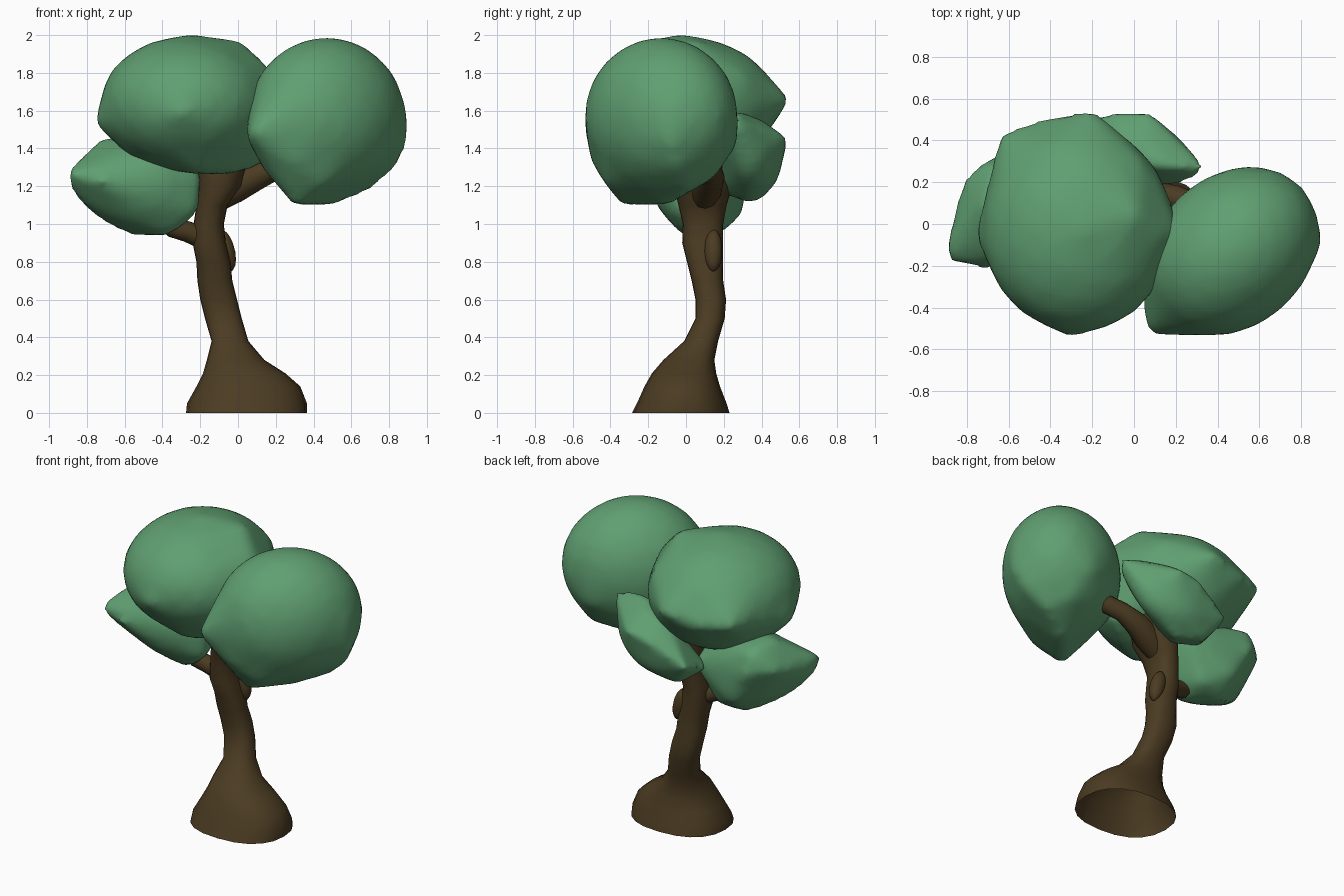
import bpy, bmesh, math
from mathutils import Vector, Matrix, Euler


def material(name, rgb):
    m = bpy.data.materials.new(name)
    m.diffuse_color = (*rgb, 1)
    return m


BARK = material("bark brown", (0.070, 0.044, 0.016))
LEAF = material("leaf green", (0.116, 0.347, 0.166))


def finish(bm, name, mat):
    bmesh.ops.recalc_face_normals(bm, faces=bm.faces)
    for f in bm.faces:
        f.smooth = True
    me = bpy.data.meshes.new(name)
    bm.to_mesh(me)
    bm.free()
    me.materials.append(mat)
    ob = bpy.data.objects.new(name, me)
    bpy.context.collection.objects.link(ob)
    return ob


def blob(name, mat, centre, radii, rot=(0, 0, 0), corners=(), voxel=0.035):
    """Ellipsoid stretched to a few corner points, then softened."""
    bm = bmesh.new()
    mtx = (Matrix.Translation(centre)
           @ Euler([math.radians(a) for a in rot]).to_matrix().to_4x4()
           @ Matrix.Diagonal((*radii, 1)))
    bmesh.ops.create_icosphere(bm, subdivisions=3, radius=1, matrix=mtx)
    for c in corners:
        bm.verts.new(c)
    res = bmesh.ops.convex_hull(bm, input=bm.verts[:])
    bad = {g for g in res["geom_interior"] + res["geom_unused"]
           if isinstance(g, bmesh.types.BMVert)}
    bmesh.ops.delete(bm, geom=list(bad), context='VERTS')
    ob = finish(bm, name, mat)
    rm = ob.modifiers.new("even", 'REMESH')
    rm.mode, rm.voxel_size, rm.use_smooth_shade = 'VOXEL', voxel, True
    sm = ob.modifiers.new("soften", 'SMOOTH')
    sm.factor, sm.iterations = 0.5, 5
    return ob


def loft(name, mat, rings):
    bm = bmesh.new()
    loops = [[bm.verts.new(p) for p in r] for r in rings]
    n = len(loops[0])
    for a, b in zip(loops, loops[1:]):
        for i in range(n):
            j = (i + 1) % n
            bm.faces.new((a[i], a[j], b[j], b[i]))
    return finish(bm, name, mat)


def tube(name, mat, path, n=12):
    """path: (x, y, z, radius) points."""
    pts = [Vector(p[:3]) for p in path]
    rings = []
    for i, p in enumerate(path):
        d = pts[min(i + 1, len(pts) - 1)] - pts[max(i - 1, 0)]
        q = d.to_track_quat('Z', 'Y')
        rings.append([pts[i] + q @ Vector((p[3] * math.cos(t), p[3] * math.sin(t), 0))
                      for t in (2 * math.pi * k / n for k in range(n))])
    return loft(name, mat, rings)


def rounded(v):
    """Slightly squared sine, for a fuller oval."""
    return math.copysign(abs(v) ** 0.85, v)


# Trunk: z, x min, x max, y min, y max of each oval section
SECTIONS = [
    (0.00, -0.275, 0.365, -0.285, 0.23), (0.05, -0.27, 0.365, -0.26, 0.215),
    (0.14, -0.22, 0.33, -0.22, 0.18), (0.21, -0.185, 0.25, -0.18, 0.16),
    (0.28, -0.165, 0.14, -0.12, 0.15), (0.38, -0.14, 0.055, -0.01, 0.17),
    (0.50, -0.175, 0.02, 0.05, 0.205), (0.60, -0.20, -0.005, 0.05, 0.212),
    (0.70, -0.215, -0.03, 0.03, 0.197), (0.80, -0.22, -0.04, 0.005, 0.195),
    (0.90, -0.24, -0.065, -0.02, 0.195), (1.00, -0.235, -0.075, -0.017, 0.197),
    (1.10, -0.22, -0.055, -0.04, 0.215), (1.20, -0.21, 0.02, -0.065, 0.245),
    (1.30, -0.22, 0.04, -0.07, 0.25), (1.40, -0.22, 0.0, -0.06, 0.24),
]
N = 20
RING = [(rounded(math.cos(2 * math.pi * k / N)), rounded(math.sin(2 * math.pi * k / N)))
        for k in range(N)]
loft("trunk", BARK, [
    [((x0 + x1) / 2 + (x1 - x0) / 2 * c, (y0 + y1) / 2 + (y1 - y0) / 2 * s, z)
     for c, s in RING]
    for z, x0, x1, y0, y1 in SECTIONS])

# Branches into the crowns
tube("right_branch", BARK, [(-0.14, 0.09, 1.12, 0.07), (-0.02, 0.11, 1.195, 0.085),
                            (0.09, 0.13, 1.25, 0.075), (0.20, 0.125, 1.295, 0.06),
                            (0.37, 0.06, 1.36, 0.055)])
tube("left_branch", BARK, [(-0.17, 0.08, 0.92, 0.06), (-0.27, 0.06, 0.96, 0.055),
                           (-0.34, 0.05, 0.98, 0.055), (-0.42, 0.05, 1.06, 0.045)])
blob("trunk_knot", BARK, (-0.065, 0.145, 0.86), (0.05, 0.05, 0.12), (0, -14, 0), voxel=0.015)

# Leaf crowns
blob("right_crown", LEAF, (0.47, -0.13, 1.57), (0.455, 0.365, 0.42), (0, 0, 42),
     [(0.04, -0.43, 1.46), (0.07, -0.53, 1.48), (0.25, -0.535, 1.52),
      (0.30, -0.33, 1.085), (0.48, -0.12, 1.085), (0.90, -0.08, 1.57),
      (0.90, -0.08, 1.43), (0.84, -0.05, 1.30), (0.70, 0.0, 1.18),
      (0.60, 0.15, 1.24), (0.55, 0.275, 1.42), (0.30, -0.50, 1.32),
      (0.45, -0.42, 1.20), (0.13, -0.35, 1.29)])
blob("top_crown", LEAF, (-0.27, -0.02, 1.635), (0.46, 0.50, 0.36), (0, 0, 0),
     [(-0.64, 0.44, 1.63), (-0.20, 0.55, 1.66), (-0.31, -0.545, 1.58),
      (-0.76, -0.05, 1.53), (-0.42, 0.51, 1.60), (0.22, -0.05, 1.76),
      (0.21, -0.08, 1.50), (0.14, -0.05, 1.86), (0.02, 0.05, 1.97),
      (0.03, 0.32, 1.78), (0.14, -0.05, 1.31), (-0.02, -0.15, 1.26),
      (-0.20, -0.25, 1.26), (-0.67, -0.05, 1.79), (-0.54, -0.03, 1.91),
      (-0.24, -0.03, 2.005), (-0.57, -0.1, 1.355)])
blob("left_crown", LEAF, (-0.50, 0.06, 1.21), (0.29, 0.24, 0.25), (0, 0, 0),
     [(-0.90, -0.14, 1.22), (-0.90, -0.15, 1.29), (-0.86, -0.20, 1.26),
      (-0.72, -0.215, 1.22), (-0.87, -0.08, 1.14), (-0.79, 0.0, 1.06),
      (-0.68, 0.06, 0.99), (-0.85, 0.10, 1.28), (-0.82, 0.21, 1.30),
      (-0.69, 0.325, 1.30), (-0.68, 0.28, 1.42), (-0.72, 0.10, 1.46),
      (-0.55, 0.31, 1.06), (-0.37, -0.02, 0.935), (-0.38, 0.20, 0.96),
      (-0.57, 0.16, 0.94), (-0.21, -0.06, 1.05), (-0.19, -0.06, 1.26),
      (-0.23, 0.25, 1.22)])
blob("back_crown", LEAF, (0.01, 0.36, 1.36), (0.27, 0.14, 0.19), (0, -25, -12),
     [(0.335, 0.28, 1.55), (0.32, 0.23, 1.52), (0.18, 0.18, 1.42),
      (0.20, 0.27, 1.60), (0.08, 0.53, 1.46), (-0.08, 0.535, 1.43),
      (-0.34, 0.48, 1.29), (-0.22, 0.40, 1.13), (-0.05, 0.33, 1.11),
      (-0.33, 0.22, 1.20), (-0.12, 0.19, 1.16), (0.12, 0.27, 1.60)], voxel=0.025)
